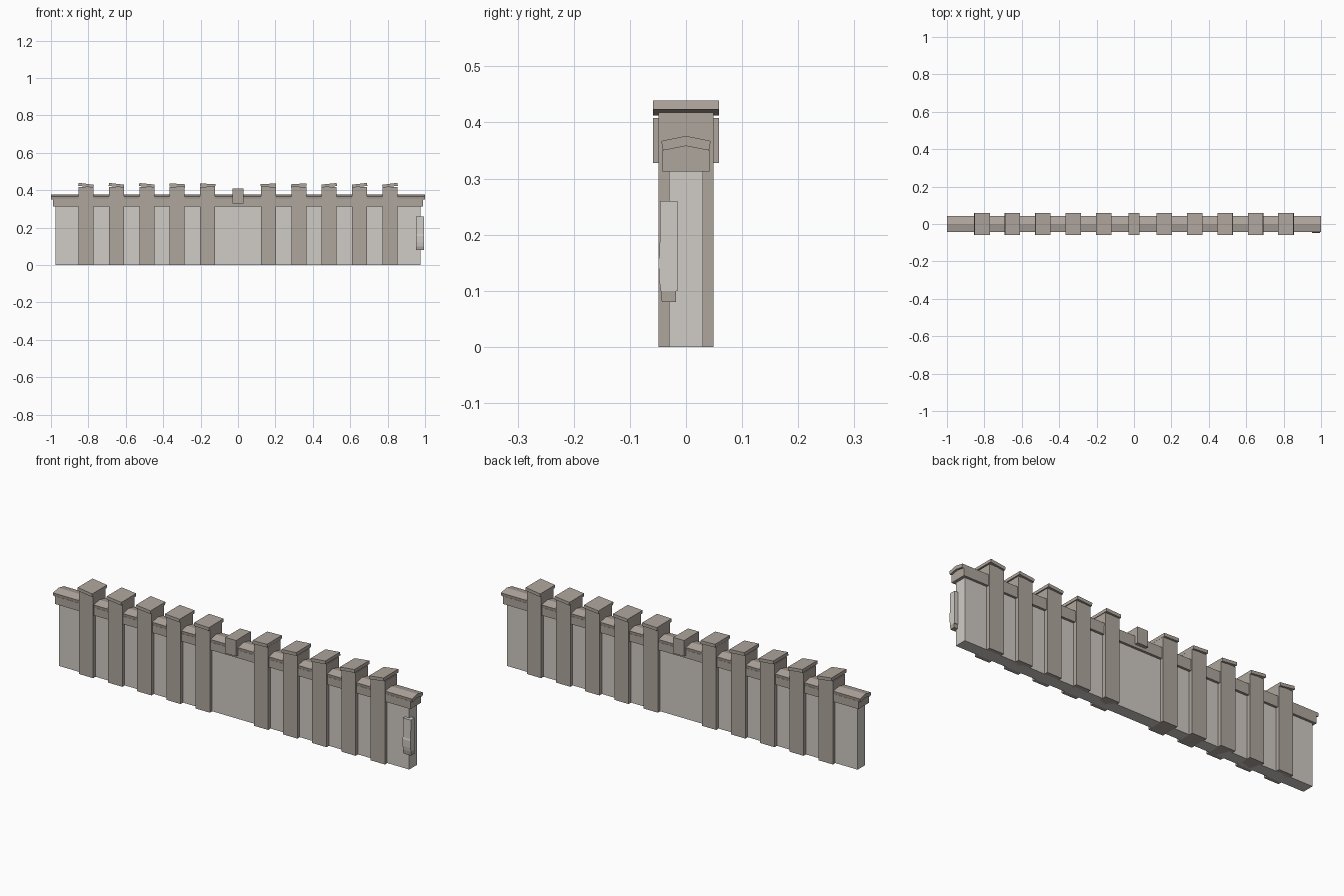
import bpy, math
from mathutils import Matrix

if "Cube" in bpy.data.objects:
    bpy.data.objects.remove(bpy.data.objects["Cube"])


def material(name, rgb):
    m = bpy.data.materials.new(name)
    m.diffuse_color = (*rgb, 1)
    m.use_nodes = True
    m.node_tree.nodes["Principled BSDF"].inputs["Base Color"].default_value = m.diffuse_color
    return m


STONE = material("dark_stone", (0.43, 0.38, 0.34))
PANEL = material("pale_panel", (0.63, 0.60, 0.56))


def prism(name, profile, x0, x1, mat):
    """Extrude a closed (y, z) profile along x."""
    n = len(profile)
    verts = [(x, y, z) for x in (x0, x1) for y, z in profile]
    faces = [tuple(range(n))[::-1], tuple(range(n, 2 * n))]
    faces += [(i, (i + 1) % n, (i + 1) % n + n, i + n) for i in range(n)]
    me = bpy.data.meshes.new(name)
    me.from_pydata(verts, [], faces)
    me.materials.append(mat)
    ob = bpy.data.objects.new(name, me)
    bpy.context.collection.objects.link(ob)
    return ob


def box(name, x0, x1, half_y, z0, z1, mat):
    return prism(name, [(-half_y, z0), (half_y, z0), (half_y, z1), (-half_y, z1)], x0, x1, mat)


# Wall slab
box("wall_panel", -0.977, 0.975, 0.03, 0, 0.33, PANEL)

# Top rail and peaked coping
prism("top_rail", [(-0.042, 0.313), (0.042, 0.313), (0.042, 0.352), (0, 0.36), (-0.042, 0.352)],
      -0.99, 0.99, STONE)
prism("coping", [(-0.041, 0.35), (0, 0.358), (0.041, 0.35),
                 (0.044, 0.367), (0, 0.376), (-0.044, 0.367)], -1, 1, STONE)

# Posts with caps that lean a little more towards the ends
for side in (-1, 1):
    for i, tilt in enumerate((2, 4, 5.5, 6.5, 7.5)):
        x = side * 0.1625 * (i + 1)
        box("post", x - 0.04, x + 0.04, 0.049, 0, 0.418, STONE)
        cap = box("post_cap", -0.041, 0.041, 0.059, -0.008, 0.008, STONE)
        cap.data.transform(Matrix.Rotation(-side * math.radians(tilt), 4, 'Y'))
        cap.location = (x, 0, 0.426)

# Centre block
box("centre_block", -0.03, 0.03, 0.059, 0.328, 0.408, STONE)

# Small fixture at the right end
prism("end_fixture", [(-0.015, 0.10), (-0.015, 0.26), (-0.046, 0.26), (-0.047, 0.165),
                      (-0.049, 0.155), (-0.048, 0.12), (-0.045, 0.10)], 0.951, 0.995, PANEL)
prism("end_fixture_foot", [(-0.018, 0.08), (-0.018, 0.10), (-0.045, 0.10), (-0.043, 0.08)],
      0.951, 0.995, STONE)
